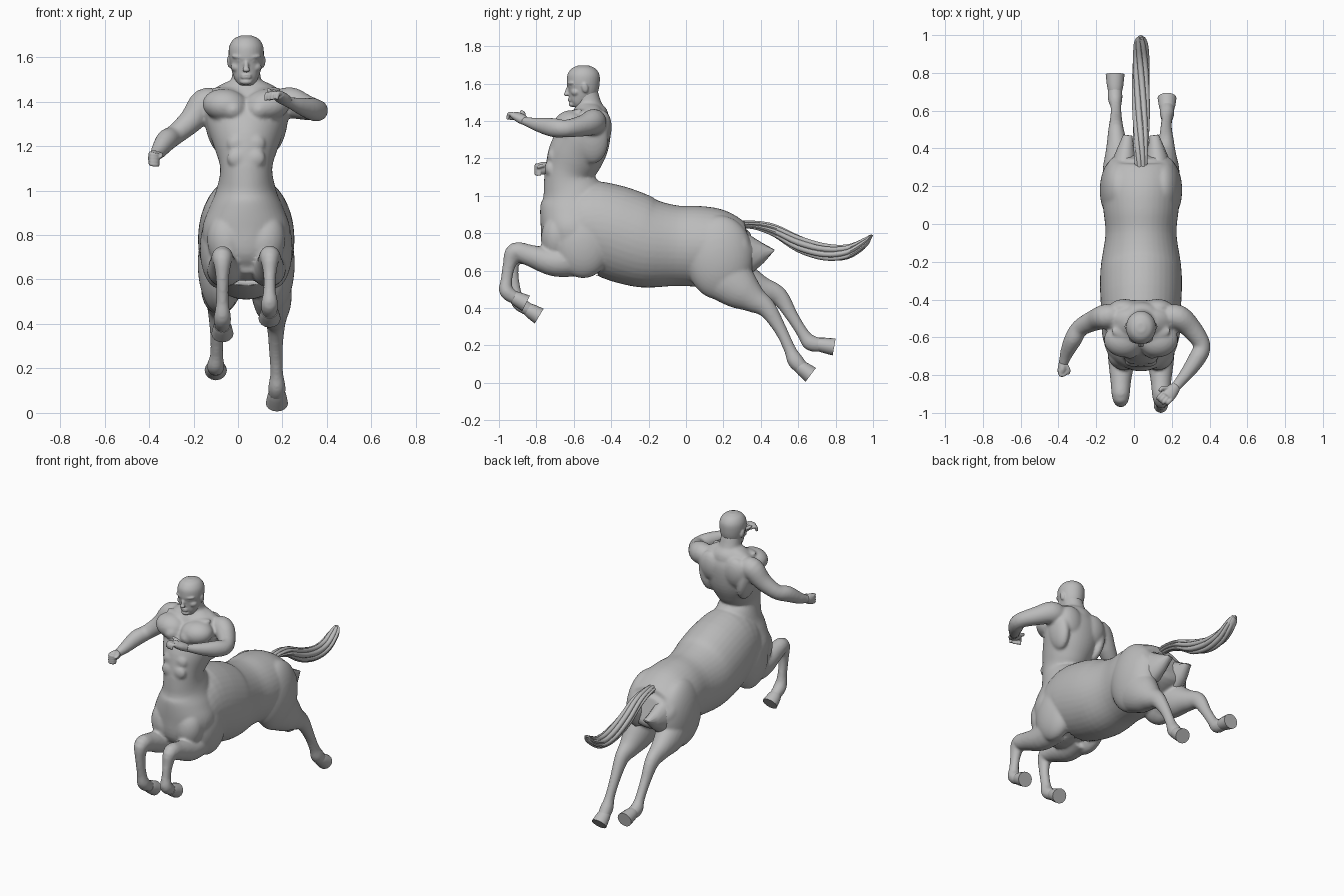
import bpy, bmesh, math
from mathutils import Vector, Matrix

if "Cube" in bpy.data.objects:
    bpy.data.objects.remove(bpy.data.objects["Cube"])

grey = bpy.data.materials.new("stone_grey")
grey.use_nodes = True
grey.diffuse_color = (0.5, 0.5, 0.5, 1)
grey.node_tree.nodes["Principled BSDF"].inputs["Base Color"].default_value = (0.5, 0.5, 0.5, 1)

CX = 0.037  # middle plane of the body
X, Z = Vector((1, 0, 0)), Vector((0, 0, 1))


def spline(p, steps):
    """Catmull-Rom through tuples of any length."""
    p = [Vector(q) for q in p]
    p = [p[0] * 2 - p[1]] + p + [p[-1] * 2 - p[-2]]
    out = []
    for a, b, c, d in zip(p, p[1:], p[2:], p[3:]):
        for i in range(steps):
            t = i / steps
            out.append(0.5 * (2 * b + (c - a) * t + (2 * a - 5 * b + 4 * c - d) * t * t
                              + (3 * b - a - 3 * c + d) * t ** 3))
    return out + [p[-2]]


def loft(bm, sections, ref=X, steps=4, n=24):
    """Closed tube through (x, y, z, radius along ref, radius across)."""
    s = spline(sections, steps)
    rings = []
    for i, q in enumerate(s):
        t = (Vector(s[min(i + 1, len(s) - 1)][:3]) - Vector(s[max(i - 1, 0)][:3])).normalized()
        u = (ref - t * ref.dot(t)).normalized()
        v = t.cross(u)
        a, b = max(q[3], 0.002), max(q[4], 0.002)
        rings.append([bm.verts.new(Vector(q[:3]) + u * a * math.cos(k * math.tau / n)
                                   + v * b * math.sin(k * math.tau / n)) for k in range(n)])
    for r0, r1 in zip(rings, rings[1:]):
        for k in range(n):
            bm.faces.new((r0[k], r0[k - 1], r1[k - 1], r1[k]))
    bm.faces.new(rings[0])
    bm.faces.new(rings[-1][::-1])


def ball(bm, c, r, rot=(0, 0, 0)):
    m = Matrix.Translation(c)
    for angle, axis in zip(rot, "XYZ"):
        m = m @ Matrix.Rotation(math.radians(angle), 4, axis)
    bmesh.ops.create_icosphere(bm, subdivisions=4, radius=1, matrix=m @ Matrix.Diagonal((*r, 1)))


def pair(bm, dx, y, z, r, rot=(0, 0, 0)):
    """Ellipsoids mirrored about the middle plane."""
    for s in (-1, 1):
        ball(bm, (CX + s * dx, y, z), r, (rot[0], rot[1] * s, rot[2] * s))


def finish(name, bm, voxel=0, smooth=3):
    bmesh.ops.recalc_face_normals(bm, faces=bm.faces)
    me = bpy.data.meshes.new(name)
    bm.to_mesh(me)
    bm.free()
    me.materials.append(grey)
    ob = bpy.data.objects.new(name, me)
    bpy.context.collection.objects.link(ob)
    bpy.context.view_layer.objects.active = ob
    bpy.ops.object.select_all(action="DESELECT")
    ob.select_set(True)
    if voxel:  # fuse overlapping forms into one skin
        m = ob.modifiers.new("fuse", "REMESH")
        m.mode, m.voxel_size, m.use_smooth_shade = "VOXEL", voxel, True
        m = ob.modifiers.new("soften", "SMOOTH")
        m.factor, m.iterations = 0.5, smooth
        bpy.ops.object.shade_smooth()
    else:
        bpy.ops.object.shade_smooth_by_angle(angle=math.radians(40))


# ---- body: horse barrel, human torso and muscles
bm = bmesh.new()
barrel = [(.365, .73, .12, .08), (.32, .72, .178, .135), (.2, .725, .205, .197), (.08, .73, .2, .215),
          (-.05, .733, .188, .215), (-.2, .745, .21, .238), (-.3, .775, .217, .25),
          (-.42, .815, .213, .25), (-.52, .82, .2, .245), (-.64, .75, .175, .17), (-.74, .73, .12, .1)]
loft(bm, [(CX, *s) for s in barrel], n=40)
torso = [(.62, -.62, .10, .08), (.70, -.615, .17, .15), (.82, -.605, .198, .172), (.92, -.6, .168, .18),
         (1.0, -.605, .135, .17), (1.1, -.628, .117, .13), (1.2, -.597, .145, .147), (1.29, -.555, .175, .147),
         (1.38, -.522, .188, .125), (1.44, -.515, .16, .095), (1.49, -.51, .085, .065)]
loft(bm, [(CX, y, z, a, b) for z, y, a, b in torso], n=40)
pair(bm, .095, -.620, 1.385, (.102, .085, .072), (8, -4, 12))    # pectorals
pair(bm, .056, -.645, 1.362, (.054, .068, .052), (0, 0, 6))      # lower inner chest
pair(bm, .14, -.50, 1.30, (.045, .085, .13), (0, 10, 0))         # side of the back
pair(bm, .085, -.45, 1.355, (.085, .052, .10), (-5, 10, 0))      # shoulder blades
pair(bm, .03, -.498, 1.19, (.028, .036, .13), (-22, 0, 0))       # spine columns
pair(bm, .075, -.505, 1.45, (.095, .055, .04), (0, 20, 0))       # neck to shoulder
ball(bm, (CX, -.475, 1.42), (.10, .062, .075))                   # upper back
pair(bm, .08, -.58, 1.45, (.08, .03, .014), (0, -4, 12))         # collar bones
for z, y in ((1.275, -.684), (1.21, -.713), (1.145, -.728)):
    pair(bm, .04, y, z, (.046, .028, .044))                      # abdomen
pair(bm, .085, -.69, .77, (.09, .085, .13), (0, 8, 0))           # horse breast
pair(bm, .125, -.55, .74, (.083, .15, .18))                      # horse shoulder
pair(bm, .115, .18, .67, (.103, .18, .225))                      # haunch
loft(bm, [(CX, -.5, 1.42, .09, .08), (CX, -.515, 1.48, .070, .066),
          (CX, -.53, 1.53, .063, .065), (CX, -.54, 1.58, .06, .06)])  # neck

# ---- legs
hind_left = [(.13, .10, .66, .05, .08), (.145, .19, .59, .09, .14), (.155, .285, .505, .086, .115),
             (.163, .365, .445, .062, .073), (.17, .435, .395, .042, .05), (.17, .505, .285, .031, .034),
             (.174, .555, .18, .029, .032), (.175, .585, .118, .039, .043), (.175, .63, .07, .036, .035)]
hind_right = [(-.06, .10, .67, .05, .08), (-.07, .19, .61, .09, .14), (-.08, .29, .55, .086, .11),
              (-.088, .40, .505, .06, .068), (-.095, .495, .465, .042, .05), (-.095, .565, .36, .031, .034),
              (-.096, .625, .265, .029, .032), (-.1, .665, .215, .039, .043), (-.1, .73, .2, .036, .035)]
fore_left = [(.13, -.56, .67, .09, .10), (.14, -.70, .645, .074, .077), (.143, -.83, .68, .055, .058),
             (.143, -.915, .70, .046, .05), (.143, -.945, .63, .030, .035), (.142, -.96, .55, .028, .031),
             (.142, -.96, .49, .039, .039), (.142, -.91, .45, .034, .034)]
fore_right = [(-.055, -.56, .67, .09, .10), (-.065, -.70, .645, .074, .077), (-.07, -.83, .68, .055, .058),
              (-.07, -.915, .695, .046, .05), (-.07, -.93, .61, .030, .035), (-.07, -.915, .50, .028, .031),
              (-.07, -.895, .43, .039, .039), (-.07, -.83, .385, .034, .034)]
for leg in (hind_left, hind_right, fore_left, fore_right):
    loft(bm, leg)

# ---- arms
arm_left = [(.17, -.49, 1.39, .06, .06), (.235, -.495, 1.395, .070, .066), (.30, -.55, 1.375, .058, .056),
            (.36, -.64, 1.36, .047, .045), (.335, -.71, 1.365, .051, .046), (.28, -.79, 1.38, .038, .036),
            (.235, -.845, 1.395, .026, .028), (.21, -.875, 1.405, .023, .028)]
arm_right = [(-.09, -.49, 1.39, .06, .06), (-.148, -.49, 1.39, .070, .066), (-.21, -.51, 1.315, .056, .056),
             (-.285, -.55, 1.25, .046, .047), (-.322, -.61, 1.225, .049, .047), (-.355, -.68, 1.18, .037, .036),
             (-.37, -.725, 1.16, .027, .027), (-.375, -.745, 1.15, .027, .026)]
for arm in (arm_left, arm_right):
    loft(bm, arm, ref=Z)
finish("body_skin", bm, 0.009, 5)

# ---- head with face
bm = bmesh.new()
skull = [(1.478, -.597, .026, .024), (1.495, -.584, .046, .046), (1.53, -.565, .062, .068),
         (1.57, -.552, .073, .083), (1.61, -.549, .079, .088), (1.65, -.548, .076, .085),
         (1.682, -.548, .056, .062), (1.698, -.548, .022, .025)]
loft(bm, [(CX, y, z, a, b) for z, y, a, b in skull], n=32)
ball(bm, (CX, -.632, 1.561), (.011, .014, .032), (-18, 0, 0))    # nose bridge
ball(bm, (CX, -.64, 1.543), (.017, .014, .011))                  # nose tip
ball(bm, (CX, -.607, 1.489), (.028, .02, .014))                  # chin
for z in (1.508, 1.519):
    ball(bm, (CX, -.619, z), (.024, .012, .006))                 # lips
pair(bm, .033, -.616, 1.601, (.034, .016, .009), (0, -5, 18))    # brows
pair(bm, .042, -.592, 1.555, (.028, .022, .022), (0, 0, 25))     # cheekbones
pair(bm, .029, -.617, 1.584, (.013, .010, .007))                 # eyes
pair(bm, .078, -.54, 1.577, (.008, .017, .027), (12, 8, 0))      # ears
finish("head", bm, 0.005, 4)

# ---- hands: open left, curled right
bm = bmesh.new()
loft(bm, [(.225, -.86, 1.40, .024, .026), (.20, -.885, 1.415, .026, .036), (.175, -.915, 1.432, .02, .038)], ref=Z)
side, ahead = Vector((.75, -.6, .1)).normalized(), Vector((-.62, -.72, .1)).normalized()
for i in range(4):
    p = Vector((.175, -.91, 1.432)) + side * (i - 1.5) * .019
    q = p + ahead * (.025 if i == 3 else .035)
    e = q + ahead * .010 + Vector((0, 0, -.03))
    loft(bm, [(*p, .012, .011), (*q, .011, .010), (*e, .008, .007)], ref=Z, n=10)
loft(bm, [(.195, -.87, 1.415, .014, .014), (.15, -.87, 1.44, .012, .012), (.135, -.885, 1.455, .008, .008)], n=10)
finish("left_hand", bm, 0.005, 2)
bm = bmesh.new()
loft(bm, [(-.372, -.735, 1.155, .026, .026), (-.379, -.765, 1.148, .034, .025), (-.382, -.785, 1.14, .032, .023)], ref=Z)
for i in range(4):
    z = 1.168 - i * .015
    loft(bm, [(-.395, -.775, z, .009, .009), (-.388, -.80, z - .004, .010, .010),
              (-.365, -.795, z - .008, .009, .009), (-.358, -.775, z - .008, .007, .007)], ref=Z, n=10)
loft(bm, [(-.36, -.745, 1.165, .011, .011), (-.345, -.775, 1.16, .010, .010), (-.35, -.797, 1.15, .007, .007)], ref=Z, n=10)
finish("right_hand", bm, 0.005, 2)

# ---- hooves: flared, cut flat at the sole
hooves = {"hind_left_hoof": ((.175, .605, .09), (.175, .667, .043)),
          "hind_right_hoof": ((-.1, .705, .207), (-.1, .792, .192)),
          "fore_left_hoof": ((.142, -.92, .457), (.142, -.855, .425)),
          "fore_right_hoof": ((-.07, -.845, .393), (-.07, -.785, .357))}
for name, (a, b) in hooves.items():
    a, b = Vector(a), Vector(b)
    bm = bmesh.new()
    loft(bm, [(*a, .037, .035), (*a.lerp(b, .3), .043, .040), (*b, .05, .046)], steps=2, n=16)
    finish(name, bm)

# ---- tail: twisted locks around a curved core, (y, z, half width, half height)
bm = bmesh.new()
tail = [(.27, .845, .028, .02), (.36, .845, .034, .022), (.47, .815, .040, .033), (.60, .745, .044, .044),
        (.74, .70, .044, .044), (.86, .70, .042, .038), (.95, .745, .036, .028), (.985, .778, .022, .012)]
loft(bm, [(CX, y, z, a * .85, b * .8) for y, z, a, b in tail])
for k in range(7):
    lock = []
    for i, (y, z, a, b) in enumerate(tail):
        w = k * math.tau / 7 + i * .35
        lock.append((CX + a * .72 * math.cos(w), y, z + b * .72 * math.sin(w), a * .36, b * .36))
    loft(bm, lock + [(CX, .996 - k % 3 * .008, .788, .006, .004)], n=10)
finish("tail", bm)

# ---- pointed tufts behind the rump
for name, s in (("left_rump_point", 1), ("right_rump_point", -1)):
    bm = bmesh.new()
    loft(bm, [(CX + s * .09, .27, .695, .08, .125), (CX + s * .085, .35, .69, .06, .10),
              (CX + s * .07, .47, .71, .024, .004)], steps=2, n=12)
    finish(name, bm)
